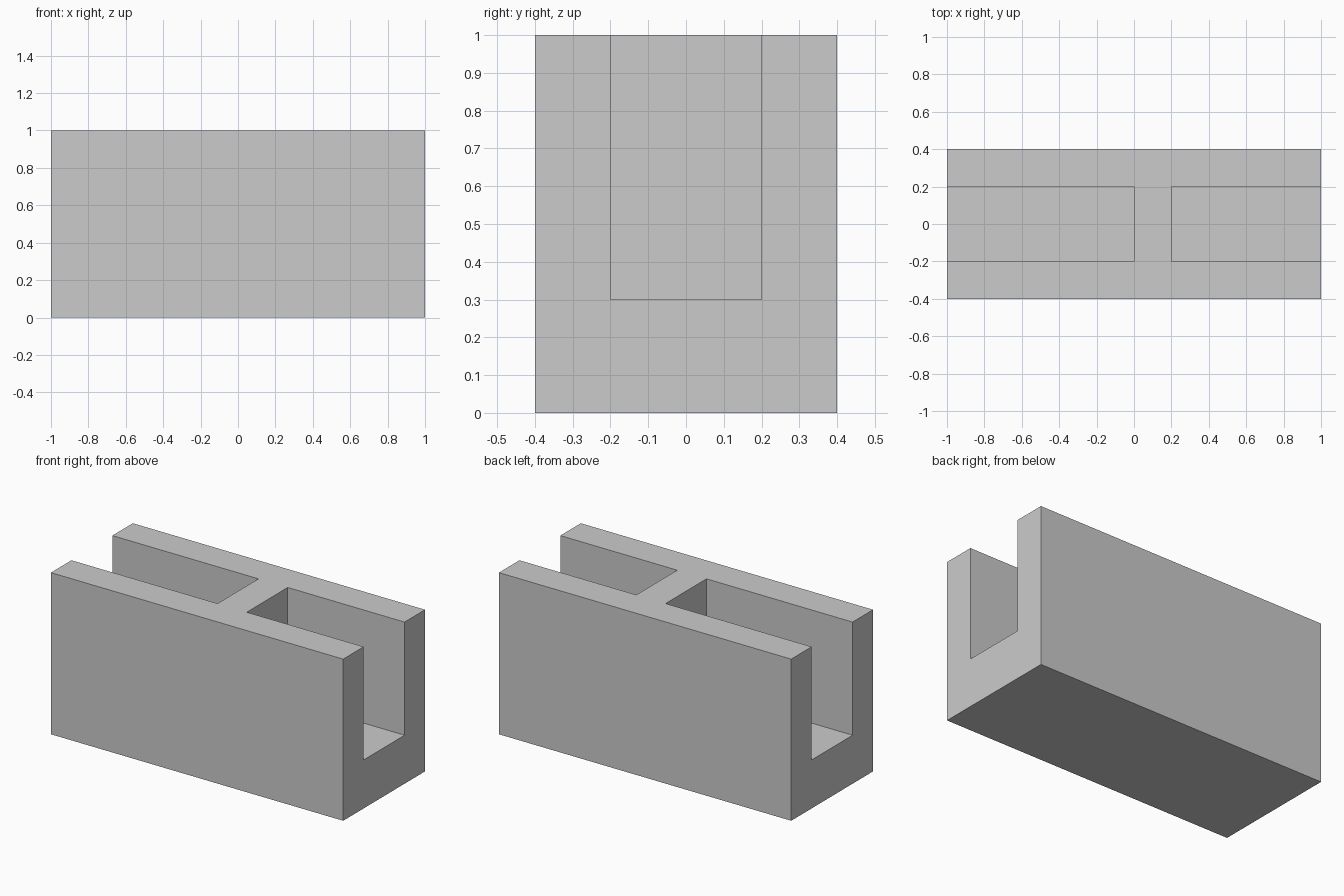
import bpy
import bmesh

default = bpy.data.objects.get("Cube")
if default:
    bpy.data.objects.remove(default, do_unlink=True)

# Single matte grey
grey = bpy.data.materials.new("grey")
grey.use_nodes = True
colour = (0.6, 0.6, 0.6, 1)
grey.diffuse_color = colour
grey.node_tree.nodes["Principled BSDF"].inputs["Base Color"].default_value = colour

HALF_LENGTH, HALF_WIDTH, HEIGHT = 1.0, 0.4, 1.0
HALF_SLOT, FLOOR = 0.2, 0.3
WEB_START, WEB_END = 0.0, 0.2

# Plan outline of the upper walls: an H, with a slot open at each end
outline = []
for side in (-1, 1):
    web = WEB_START if side < 0 else WEB_END
    corners = [(side * HALF_LENGTH, HALF_WIDTH), (side * HALF_LENGTH, HALF_SLOT),
               (web, HALF_SLOT)]
    half = corners + [(x, -y) for x, y in reversed(corners)]
    outline += half if side < 0 else half[::-1]

bm = bmesh.new()

# Base block below the slot floors, with the slot corners on its top edges
bottom = [bm.verts.new((x, y, 0)) for x, y in
          ((-HALF_LENGTH, -HALF_WIDTH), (HALF_LENGTH, -HALF_WIDTH),
           (HALF_LENGTH, HALF_WIDTH), (-HALF_LENGTH, HALF_WIDTH))]
floor = [bm.verts.new((x, y, FLOOR)) for x, y in outline]
top = [bm.verts.new((x, y, HEIGHT)) for x, y in outline]
bm.faces.new(bottom[::-1])
bm.faces.new(top)

# Slot floors, slot sides and web
for start in (1, 7):
    bm.faces.new(floor[start:start + 4])
    for i in range(start, start + 3):
        bm.faces.new((floor[i], floor[i + 1], top[i + 1], top[i]))

# Long outer walls
bm.faces.new((bottom[0], bottom[1], floor[6], top[6], top[5], floor[5]))
bm.faces.new((bottom[2], bottom[3], floor[0], top[0], top[11], floor[11]))

# U-shaped ends
bm.faces.new((bottom[3], bottom[0], floor[5], top[5], top[4], floor[4],
              floor[1], top[1], top[0], floor[0]))
bm.faces.new((bottom[1], bottom[2], floor[11], top[11], top[10], floor[10],
              floor[7], top[7], top[6], floor[6]))

bmesh.ops.recalc_face_normals(bm, faces=bm.faces)
mesh = bpy.data.meshes.new("slotted_block")
bm.to_mesh(mesh)
bm.free()
mesh.materials.append(grey)
bpy.context.collection.objects.link(bpy.data.objects.new("slotted_block", mesh))
